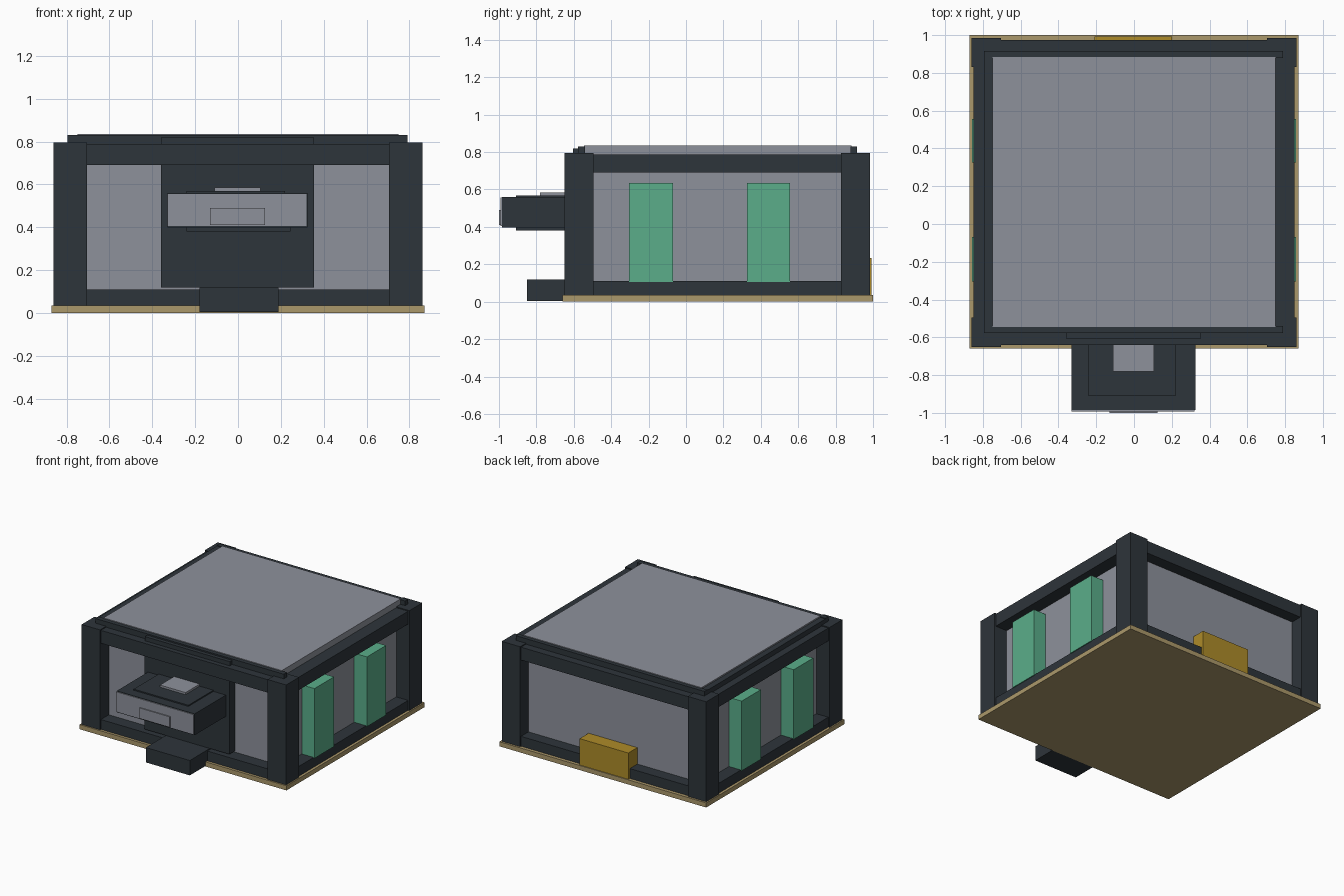
import bpy

if "Cube" in bpy.data.objects:
    bpy.data.objects.remove(bpy.data.objects["Cube"], do_unlink=True)


def material(name, r, g, b):
    m = bpy.data.materials.new(name)
    m.use_nodes = True
    m.diffuse_color = (r, g, b, 1)
    for node in m.node_tree.nodes:
        if node.type == 'BSDF_PRINCIPLED':
            node.inputs["Base Color"].default_value = (r, g, b, 1)
    return m


dark = material("charcoal", 0.027, 0.035, 0.043)
gray = material("cool gray", 0.27, 0.285, 0.33)
green = material("soft green", 0.103, 0.423, 0.254)
tan = material("tan", 0.41, 0.315, 0.145)
gold = material("ochre", 0.42, 0.26, 0.022)


def box(name, mat, x, y, z):
    """Axis-aligned box from its (min, max) extents."""
    ends = (x, y, z)
    bpy.ops.mesh.primitive_cube_add(size=1)
    ob = bpy.context.object
    ob.name = name
    for v in ob.data.vertices:
        v.co = [lo + (c + 0.5) * (hi - lo) for c, (lo, hi) in zip(v.co, ends)]
    ob.data.materials.append(mat)
    return ob


def span(a, b, side):
    """Extent mirrored to the given side."""
    return tuple(sorted((a * side, b * side)))


# Floor slab and main enclosure
FRONT, BACK = -0.545, 0.885
box("base_slab", tan, (-0.87, 0.87), (-0.66, 1.0), (0, 0.035))
box("enclosure", gray, (-0.75, 0.75), (FRONT, BACK), (0.03, 0.835))

# Corner posts
for sx, side in ((1, "left"), (-1, "right")):
    for y, end in (((-0.65, -0.495), "front"), ((0.83, 0.985), "back")):
        box(f"{end}_{side}_post", dark, span(0.705, 0.86, sx), y, (0.03, 0.795))

# Horizontal beams, lower and upper
for z, level in (((0.03, 0.11), "lower"), ((0.69, 0.788), "upper")):
    for sx, side in ((1, "left"), (-1, "right")):
        box(f"{level}_{side}_beam", dark, span(0.74, 0.85, sx), (-0.5, 0.84), z)
    box(f"{level}_front_beam", dark, (-0.71, 0.71), (-0.64, FRONT + 0.01), z)
    box(f"{level}_back_beam", dark, (-0.71, 0.71), (BACK - 0.01, 0.975), z)

# Roof trim
box("front_roof_trim", dark, (-0.795, 0.79), (-0.577, -0.54), (0.78, 0.83))
box("back_roof_trim", dark, (-0.795, 0.79), (0.88, 0.915), (0.78, 0.83))
box("right_roof_trim", dark, (-0.795, -0.745), (-0.56, 0.9), (0.78, 0.825))
box("front_roof_lip", dark, (-0.36, 0.355), (-0.605, -0.57), (0.78, 0.82))

# Green side blocks
for sx, side in ((1, "left"), (-1, "right")):
    for y, end in (((-0.305, -0.07), "front"), ((0.325, 0.555), "back")):
        box(f"{end}_{side}_block", green, span(0.745, 0.857, sx), y, (0.105, 0.635))

# Rear block
box("rear_block", gold, (-0.21, 0.2), (0.88, 0.993), (0.03, 0.235))

# Front panel and step
box("front_panel", dark, (-0.36, 0.355), (-0.61, FRONT + 0.01), (0.118, 0.7))
box("front_step", dark, (-0.18, 0.19), (-0.85, -0.6), (0.005, 0.118))

# Projecting front unit
box("front_unit", dark, (-0.33, 0.325), (-0.985, -0.6), (0.398, 0.56))
box("unit_face", gray, (-0.33, 0.32), (-0.992, -0.984), (0.406, 0.556))
box("unit_hatch", gray, (-0.13, 0.125), (-1.0, -0.991), (0.41, 0.49))
box("unit_top_plate", dark, (-0.24, 0.22), (-0.91, -0.6), (0.555, 0.569))
box("unit_under_plate", dark, (-0.24, 0.245), (-0.91, -0.6), (0.38, 0.4))
box("unit_top_pad", gray, (-0.11, 0.105), (-0.78, -0.6), (0.565, 0.585))
